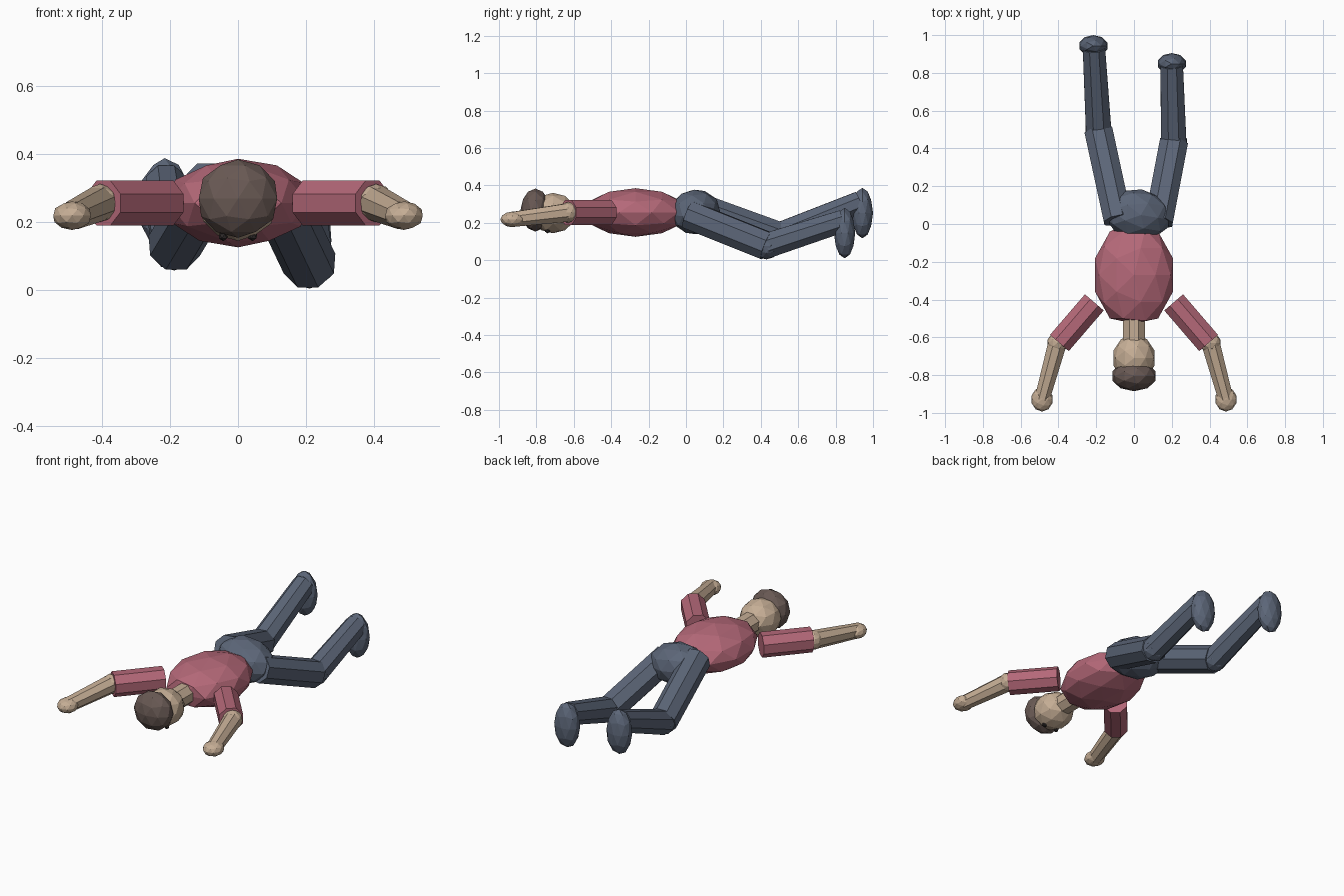
import bpy
import math
from mathutils import Vector, Matrix

cube = bpy.data.objects.get("Cube")
if cube:
    bpy.data.objects.remove(cube, do_unlink=True)


def material(name, rgb):
    mat = bpy.data.materials.new(name)
    mat.use_nodes = True
    mat.diffuse_color = (*rgb, 1)
    mat.node_tree.nodes["Principled BSDF"].inputs["Base Color"].default_value = (*rgb, 1)
    return mat


SHIRT = material("rose_shirt", (0.46, 0.14, 0.19))
TROUSERS = material("slate_trousers", (0.107, 0.133, 0.188))
SKIN = material("tan_skin", (0.56, 0.42, 0.30))
HAIR = material("brown_hair", (0.14, 0.10, 0.088))
EYE = material("dark_eye", (0.03, 0.025, 0.025))


def ball(name, centre, radii, mat, rotation=(0, 0, 0), detail=2):
    """Faceted ellipsoid."""
    bpy.ops.mesh.primitive_ico_sphere_add(subdivisions=detail, radius=1,
                                          location=centre, rotation=rotation)
    obj = bpy.context.object
    obj.name = name
    obj.scale = radii
    obj.data.materials.append(mat)
    return obj


def limb(name, start, end, r_start, r_end, mat):
    """Eight-sided tapered tube between two points, flat side up."""
    start, end = Vector(start), Vector(end)
    axis = (end - start).normalized()
    side = axis.cross(Vector((0, 0, 1))).normalized()
    up = side.cross(axis)
    frame = Matrix((side, up, axis)).transposed().to_4x4()
    # Sides are named so the frame stays right-handed
    if frame.determinant() < 0:
        frame = Matrix((-side, up, axis)).transposed().to_4x4()
    bpy.ops.mesh.primitive_cone_add(vertices=8, radius1=r_start, radius2=r_end,
                                    depth=(end - start).length)
    obj = bpy.context.object
    obj.name = name
    obj.data.transform(Matrix.Rotation(math.pi / 8, 4, "Z"))
    obj.matrix_world = Matrix.Translation((start + end) / 2) @ frame
    obj.data.materials.append(mat)
    return obj


# Torso, flattened where the neck joins
torso = ball("torso", (0, -0.27, 0.255), (0.217, 0.285, 0.13), SHIRT)
for v in torso.data.vertices:
    v.co.y = max(v.co.y, -0.9)

# Pelvis, twisted with the crawling legs
ball("pelvis", (0.02, 0.05, 0.258), (0.18, 0.135, 0.12), TROUSERS,
     (0, math.radians(8), math.radians(-9)))

# Neck, head and hair
limb("neck", (0, -0.49, 0.255), (0, -0.63, 0.255), 0.063, 0.063, SKIN)
ball("head", (0, -0.71, 0.252), (0.115, 0.125, 0.108), SKIN)
ball("hair", (0, -0.805, 0.268), (0.121, 0.08, 0.115), HAIR)

# Arms and downward-looking eyes, mirrored
for name, s in (("left", 1), ("right", -1)):
    elbow = (s * 0.405, -0.63, 0.255)
    hand = (s * 0.487, -0.928, 0.218)
    limb(name + "_sleeve", (s * 0.21, -0.415, 0.255), (s * 0.395, -0.63, 0.255),
         0.071, 0.071, SHIRT)
    ball(name + "_elbow", elbow, (0.056,) * 3, SKIN)
    limb(name + "_forearm", elbow, hand, 0.053, 0.043, SKIN)
    ball(name + "_hand", hand, (0.058, 0.065, 0.042), SKIN)
    ball(name + "_eye", (s * 0.043, -0.74, 0.158), (0.015,) * 3, EYE, detail=1)

# Legs: hip, knee, ankle, foot centre
LEGS = {
    "left": ((0.13, 0.01, 0.245), (0.21, 0.43, 0.077), (0.2, 0.84, 0.21),
             (0.2, 0.848, 0.145)),
    "right": ((-0.085, 0.02, 0.30), (-0.187, 0.49, 0.13), (-0.212, 0.93, 0.31),
              (-0.215, 0.943, 0.252)),
}
for name, (hip, knee, ankle, foot) in LEGS.items():
    limb(name + "_thigh", hip, knee, 0.081, 0.081, TROUSERS)
    ball(name + "_knee", knee, (0.073,) * 3, TROUSERS)
    limb(name + "_shin", knee, ankle, 0.073, 0.064, TROUSERS)
    ball(name + "_foot", foot, (0.078, 0.057, 0.135), TROUSERS)
